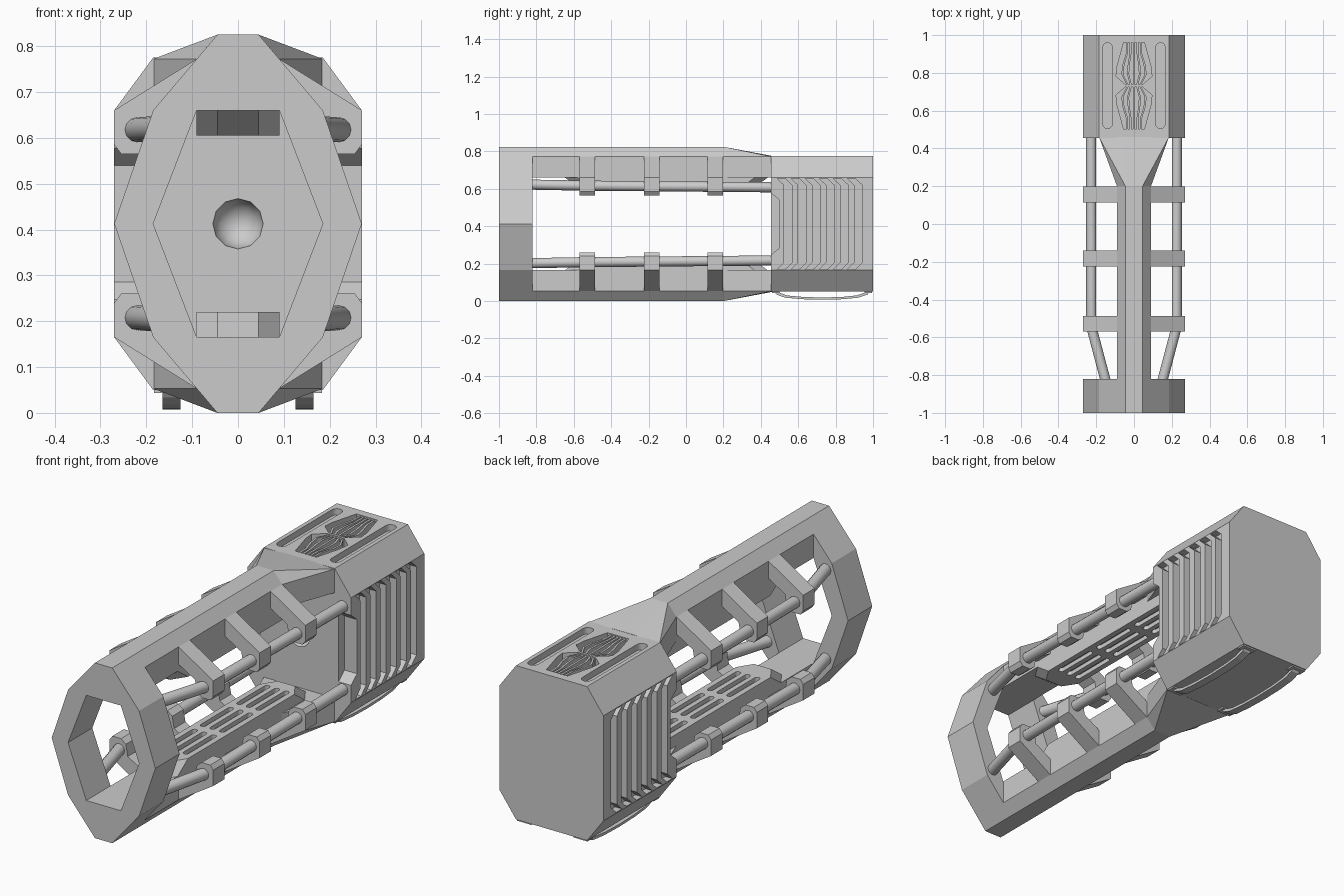
import bpy, bmesh, math
from mathutils import Matrix

cube = bpy.data.objects.get("Cube")
if cube:
    bpy.data.objects.remove(cube, do_unlink=True)

H = 0.825  # overall height, used for flipping parts top to bottom

grey = bpy.data.materials.new("plain grey")
grey.use_nodes = True
grey.diffuse_color = (0.6, 0.6, 0.6, 1)
grey.node_tree.nodes["Principled BSDF"].inputs["Base Color"].default_value = (0.6, 0.6, 0.6, 1)


def place(axis, u, v, d):
    return {"x": (d, u, v), "y": (u, d, v), "z": (u, v, d)}[axis]


def add_prism(bm, pts, axis, a, b):
    """Extrude a flat outline along an axis from a to b."""
    lo = [bm.verts.new(place(axis, u, v, a)) for u, v in pts]
    hi = [bm.verts.new(place(axis, u, v, b)) for u, v in pts]
    bm.faces.new(lo)
    bm.faces.new(hi)
    for i in range(len(pts)):
        j = (i + 1) % len(pts)
        bm.faces.new((lo[i], lo[j], hi[j], hi[i]))


def finish(name, bm, flip=False):
    if flip:
        bmesh.ops.transform(bm, matrix=Matrix.Translation((0, 0, H)) @ Matrix.Scale(-1, 4, (0, 0, 1)), verts=bm.verts)
    bmesh.ops.recalc_face_normals(bm, faces=bm.faces)
    me = bpy.data.meshes.new(name)
    bm.to_mesh(me)
    bm.free()
    me.materials.append(grey)
    ob = bpy.data.objects.new(name, me)
    bpy.context.collection.objects.link(ob)
    return ob


def prism(name, pts, axis, a, b, flip=False):
    bm = bmesh.new()
    add_prism(bm, pts, axis, a, b)
    return finish(name, bm, flip)


def activate(ob):
    bpy.ops.object.select_all(action="DESELECT")
    ob.select_set(True)
    bpy.context.view_layer.objects.active = ob


def cut(ob, cutter):
    mod = ob.modifiers.new("cut", "BOOLEAN")
    mod.operation = "DIFFERENCE"
    mod.solver = "EXACT"
    mod.object = cutter
    activate(ob)
    bpy.ops.object.modifier_apply(modifier=mod.name)
    bpy.data.objects.remove(cutter, do_unlink=True)


def mirrored(right):
    """Close a half outline by mirroring it in x."""
    return right + [(-u, v) for u, v in reversed(right)]


def slot(x, y0, y1, r):
    """Outline of a long slot with round ends."""
    arc = [math.pi * i / 6 for i in range(7)]
    return ([(x + r * math.cos(t), y1 - r + r * math.sin(t)) for t in arc]
            + [(x - r * math.cos(t), y0 + r - r * math.sin(t)) for t in arc])


# Front ring
ring = prism("front_ring", mirrored([(0.045, H), (0.185, 0.66), (0.27, H / 2), (0.185, 0.165), (0.045, 0)]),
             "y", -1, -0.82)
cut(ring, prism("ring_hole", mirrored([(0.09, 0.66), (0.185, H / 2), (0.09, 0.165)]), "y", -1.1, -0.7))

# Rear block with its side grooves, top slots, vents, front notches and socket
block = prism("rear_block", mirrored([(0.185, 0.775), (0.27, 0.66), (0.27, 0.165), (0.185, 0.05)]),
              "y", 0.455, 1)
bm = bmesh.new()
for s in (-1, 1):
    for i in range(6):
        y, w, lean = 0.525 + i * 0.075, 0.042, 0.038
        add_prism(bm, [(y - lean, 0.656), (y, 0.62), (y, 0.205), (y - lean, 0.169),
                       (y + w - lean, 0.169), (y + w, 0.205), (y + w, 0.62), (y + w - lean, 0.656)],
                  "x", s * 0.235, s * 0.3)
    add_prism(bm, [(0.44, 0.59), (0.5, 0.54), (0.5, 0.285), (0.44, 0.235)], "x", s * 0.205, s * 0.3)
    add_prism(bm, slot(s * 0.14, 0.505, 0.96, 0.025), "z", 0.745, 0.8)
    vent = mirrored([(0.045, 0.732 + s * 0.006), (0.095, 0.732 + s * 0.05),
                     (0.09, 0.732 + s * 0.1), (0.055, 0.732 + s * 0.228)])
    add_prism(bm, vent, "z", 0.735, 0.8)
bmesh.ops.create_uvsphere(bm, u_segments=12, v_segments=8, radius=0.055,
                          matrix=Matrix.Translation((0, 0.455, H / 2)) @ Matrix.Rotation(math.pi / 2, 4, "X"))
cut(block, finish("block_cutter", bm))
activate(block)
bpy.ops.object.shade_smooth_by_angle(angle=math.radians(35))

# Slats fanned inside the vents
bm = bmesh.new()
for s in (-1, 1):
    for k in range(-2, 3):
        path = [(k * 0.017, 0.005), (k * 0.031, 0.06), (k * 0.028, 0.11), (k * 0.019, 0.17), (k * 0.018, 0.228)]
        outline = [(x - 0.005, 0.732 + s * y) for x, y in path]
        outline += [(x + 0.005, 0.732 + s * y) for x, y in reversed(path)]
        add_prism(bm, outline, "z", 0.73, 0.77)
finish("vent_slats", bm)

for flip, side in ((False, "top"), (True, "bottom")):
    # Long spine beam
    prism(side + "_beam", mirrored([(0.045, H), (0.09, 0.772), (0.09, 0.66)]), "y", -0.82, 0.2, flip)

    # Flared joint between beam and block
    bm = bmesh.new()
    for s in (-1, 1):
        for p in ((0.045, 0.2, H), (0.09, 0.2, 0.772), (0.09, 0.2, 0.66), (0.045, 0.46, 0.776),
                  (0.185, 0.46, 0.772), (0.185, 0.46, 0.66)):
            bm.verts.new((s * p[0], p[1], p[2]))
    bmesh.ops.convex_hull(bm, input=bm.verts)
    finish(side + "_joint", bm, flip)

    # Slotted inner plate with wedge ends
    bm = bmesh.new()
    for s in (-1, 1):
        for z, e in ((0.662, 0), (0.605, 0.08)):
            for x, y in ((0.045, -0.65 + e), (0.09, -0.58 + e), (0.09, 0.37 - e), (0.045, 0.44 - e)):
                bm.verts.new((s * x, y, z))
    bmesh.ops.convex_hull(bm, input=bm.verts)
    plate = finish(side + "_inner_plate", bm, flip)
    bm = bmesh.new()
    for x in (-0.05, 0, 0.05):
        for y in (-0.47, -0.2, 0.07):
            add_prism(bm, slot(x, y, y + 0.23, 0.013), "z", 0.58, 0.625)
    cut(plate, finish("plate_cutter", bm, flip))

    for s, hand in ((1, "left"), (-1, "right")):
        # Ribs reaching out from the beam to clamp the rod
        rib = [(0.05, 0.79), (0.09, 0.772), (0.27, 0.66), (0.27, 0.585), (0.255, 0.565), (0.21, 0.565),
               (0.185, 0.585), (0.175, 0.64), (0.09, 0.69), (0.05, 0.69)]
        bm = bmesh.new()
        for y in (-0.57, -0.225, 0.115):
            add_prism(bm, [(s * x, z) for x, z in rib], "y", y, y + 0.084)
        finish(f"{side}_{hand}_ribs", bm, flip)

        # Rod running from ring to block
        cu = bpy.data.curves.new("rod", "CURVE")
        cu.dimensions = "3D"
        cu.bevel_depth = 0.027
        cu.bevel_resolution = 4
        cu.use_fill_caps = True
        line = cu.splines.new("POLY")
        path = [(0.145, -0.85, 0.623), (0.227, -0.54, 0.617), (0.227, 0.48, 0.608)]
        line.points.add(len(path) - 1)
        for pt, (x, y, z) in zip(line.points, path):
            pt.co = (s * x, y, H - z if flip else z, 1)
        cu.materials.append(grey)
        rod = bpy.data.objects.new(f"{side}_{hand}_rod", cu)
        bpy.context.collection.objects.link(rod)
        activate(rod)
        bpy.ops.object.convert(target="MESH")
        bpy.ops.object.shade_smooth_by_angle(angle=math.radians(40))

# Bowed rails under the block
bow = [(0.47, 0.052), (0.485, 0.034), (0.53, 0.018), (0.62, 0.01), (0.73, 0.007),
       (0.84, 0.01), (0.92, 0.018), (0.97, 0.034), (0.985, 0.052)]
inner = [(0.73 + (y - 0.73) * 0.95, z + 0.012) for y, z in bow[1:-1]]
for s, hand in ((1, "left"), (-1, "right")):
    bm = bmesh.new()
    add_prism(bm, bow + list(reversed(inner)), "x", s * 0.125, s * 0.165)
    for y in (0.46, 0.955):
        add_prism(bm, [(y, 0.055), (y, 0.043), (y + 0.04, 0.043), (y + 0.04, 0.055)], "x", s * 0.11, s * 0.183)
    finish(hand + "_rail", bm)
